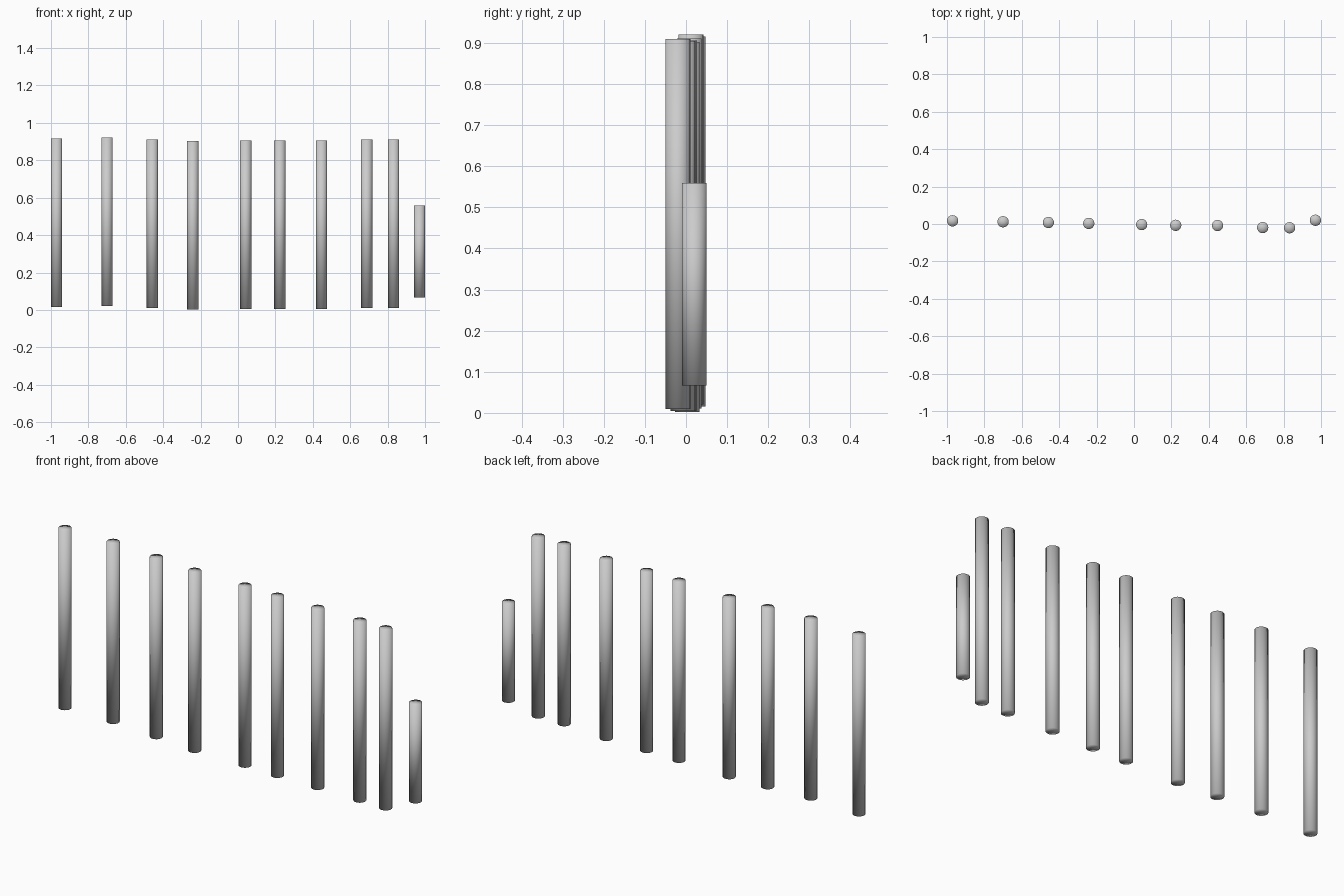
import bpy

if "Cube" in bpy.data.objects:
    bpy.data.objects.remove(bpy.data.objects["Cube"])

RADIUS = 0.03


def post(name, x, y, bottom, height):
    bpy.ops.mesh.primitive_cylinder_add(
        vertices=32, radius=RADIUS, depth=height, end_fill_type='TRIFAN',
        location=(x, y, bottom + height / 2))
    obj = bpy.context.object
    obj.name = name
    bpy.ops.object.shade_smooth()
    return obj


# Row of nine tall posts, slightly uneven: x, y, bottom z
tall_posts = [
    (-0.97, 0.017, 0.016),
    (-0.70, 0.012, 0.021),
    (-0.458, 0.008, 0.011),
    (-0.242, 0.003, 0.002),
    (0.041, -0.003, 0.006),
    (0.223, -0.007, 0.005),
    (0.447, -0.008, 0.005),
    (0.688, -0.019, 0.010),
    (0.832, -0.020, 0.010),
]
for i, (x, y, z) in enumerate(tall_posts, 1):
    post(f"tall_post_{i}", x, y, z, 0.90)

# Short post at the right end, raised off the ground
post("short_post", 0.97, 0.02, 0.067, 0.492)
